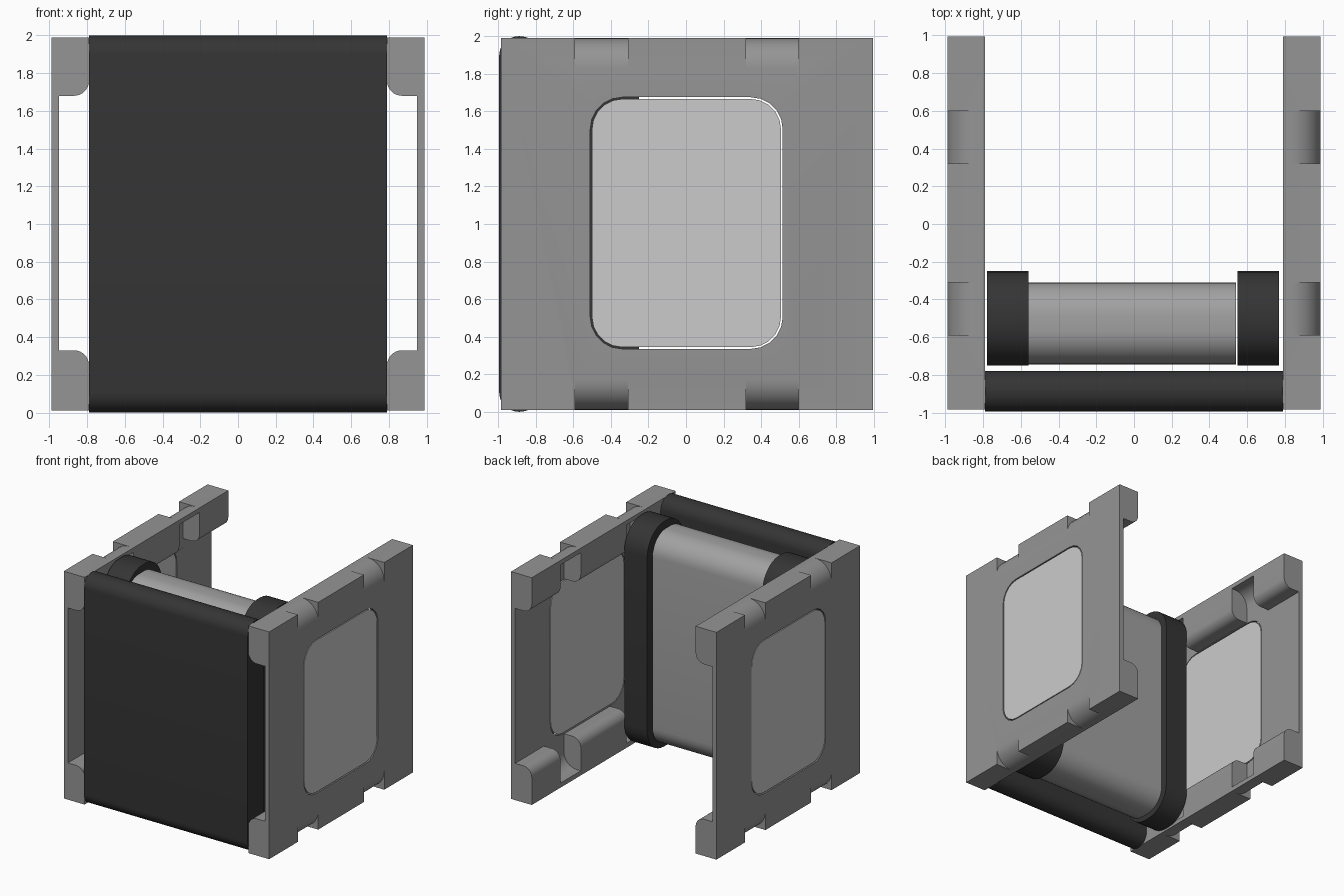
import bpy, bmesh
from math import sin, cos, pi

if "Cube" in bpy.data.objects:
    bpy.data.objects.remove(bpy.data.objects["Cube"])


def arc(cx, cz, r, a0, a1, n=8):
    """Points on an arc, angles in degrees."""
    return [(cx + r * cos((a0 + (a1 - a0) * i / n) * pi / 180),
             cz + r * sin((a0 + (a1 - a0) * i / n) * pi / 180)) for i in range(n + 1)]


def rounded_rect(u0, u1, v0, v1, r, n=8):
    return (arc(u1 - r, v0 + r, r, -90, 0, n) + arc(u1 - r, v1 - r, r, 0, 90, n)
            + arc(u0 + r, v1 - r, r, 90, 180, n) + arc(u0 + r, v0 + r, r, 180, 270, n))


def prism(name, profile, axis, lo, hi, colour=None):
    """Extrude a profile: axis 'X' takes (y, z) points, axis 'Y' takes (x, z) points."""
    bm = bmesh.new()

    def pt(u, v, w):
        return (w, u, v) if axis == 'X' else (u, w, v)
    face = bm.faces.new([bm.verts.new(pt(u, v, lo)) for u, v in profile])
    ext = bmesh.ops.extrude_face_region(bm, geom=[face])
    moved = [g for g in ext['geom'] if isinstance(g, bmesh.types.BMVert)]
    shift = (hi - lo, 0, 0) if axis == 'X' else (0, hi - lo, 0)
    bmesh.ops.translate(bm, verts=moved, vec=shift)
    bmesh.ops.remove_doubles(bm, verts=bm.verts, dist=1e-5)
    bmesh.ops.recalc_face_normals(bm, faces=bm.faces)
    me = bpy.data.meshes.new(name)
    bm.to_mesh(me)
    bm.free()
    ob = bpy.data.objects.new(name, me)
    bpy.context.collection.objects.link(ob)
    if colour:
        me.materials.append(colour)
    return ob


def activate(ob):
    bpy.ops.object.select_all(action='DESELECT')
    ob.select_set(True)
    bpy.context.view_layer.objects.active = ob


def smooth(ob):
    activate(ob)
    bpy.ops.object.shade_smooth_by_angle(angle=0.6)


def cut(ob, cutter):
    cutter.hide_render = True
    mod = ob.modifiers.new("cut", 'BOOLEAN')
    mod.operation, mod.solver, mod.object = 'DIFFERENCE', 'EXACT', cutter
    activate(ob)
    bpy.ops.object.modifier_apply(modifier=mod.name)
    bpy.data.objects.remove(cutter)


def mirror_x(ob):
    mod = ob.modifiers.new("mirror", 'MIRROR')
    mod.use_axis[0] = True
    activate(ob)
    bpy.ops.object.modifier_apply(modifier=mod.name)


def material(name, v):
    m = bpy.data.materials.new(name)
    m.diffuse_color = (v, v, v, 1)
    m.use_nodes = True
    m.node_tree.nodes["Principled BSDF"].inputs["Base Color"].default_value = m.diffuse_color
    return m


black = material("black", 0.035)
dark = material("dark_grey", 0.3)
mid = material("mid_grey", 0.36)

# Side frames: thin wall with a thick rail along the top and bottom
IN, WALL, OUT = 0.79, 0.95, 0.99
section = ([(OUT, 0.01), (OUT, 1.99), (IN, 1.99)]
           + arc(IN + 0.08, 1.68 + 0.08, 0.08, 180, 270) + [(WALL, 1.68), (WALL, 0.33)]
           + arc(IN + 0.08, 0.33 - 0.08, 0.08, 90, 180) + [(IN, 0.01)])
frames = prism("side_frames", section, 'Y', -0.985, 0.995, dark)

# Window in each frame
cut(frames, prism("window_cutter", rounded_rect(-0.51, 0.515, 0.335, 1.675, 0.17, 5), 'X', 0.9, 1.1))

# Scooped notches: outer edge rounded off, matching hollow on the inside
scoop = arc(0.83, 0.17, 0.16, -90, 0) + [(1.05, 0.17), (1.05, -0.05), (0.83, -0.05)]
pocket = [(0.7, 0.05)] + arc(0.83, 0.172, 0.122, -90, 0) + [(0.952, 0.4), (0.7, 0.4)]
for y0, y1 in ((-0.59, -0.31), (0.32, 0.60)):
    for flip in (False, True):
        for shape in (scoop, pocket):
            pts = [(x, 2 - z) if flip else (x, z) for x, z in shape]
            cut(frames, prism("notch_cutter", pts, 'Y', y0, y1))
mirror_x(frames)
smooth(frames)

# Light panels set in the windows with a hairline gap
panels = prism("window_panels", rounded_rect(-0.501, 0.506, 0.344, 1.666, 0.162, 5), 'X', WALL, OUT - 0.002)
mirror_x(panels)
smooth(panels)

# Front slab with rounded top and bottom
slab = prism("front_slab", rounded_rect(-0.995, -0.78, 0.0, 2.0, 0.105), 'X', -IN, IN, black)
smooth(slab)

# Inner block with a dark band around each end
core = prism("inner_block", rounded_rect(-0.745, -0.31, 0.07, 1.92, 0.18), 'X', -0.56, 0.54, mid)
smooth(core)
band_shape = rounded_rect(-0.75, -0.25, 0.02, 1.98, 0.23)
for side, x0, x1 in (("left", -0.78, -0.56), ("right", 0.55, 0.77)):
    smooth(prism(side + "_end_band", band_shape, 'X', x0, x1, black))
